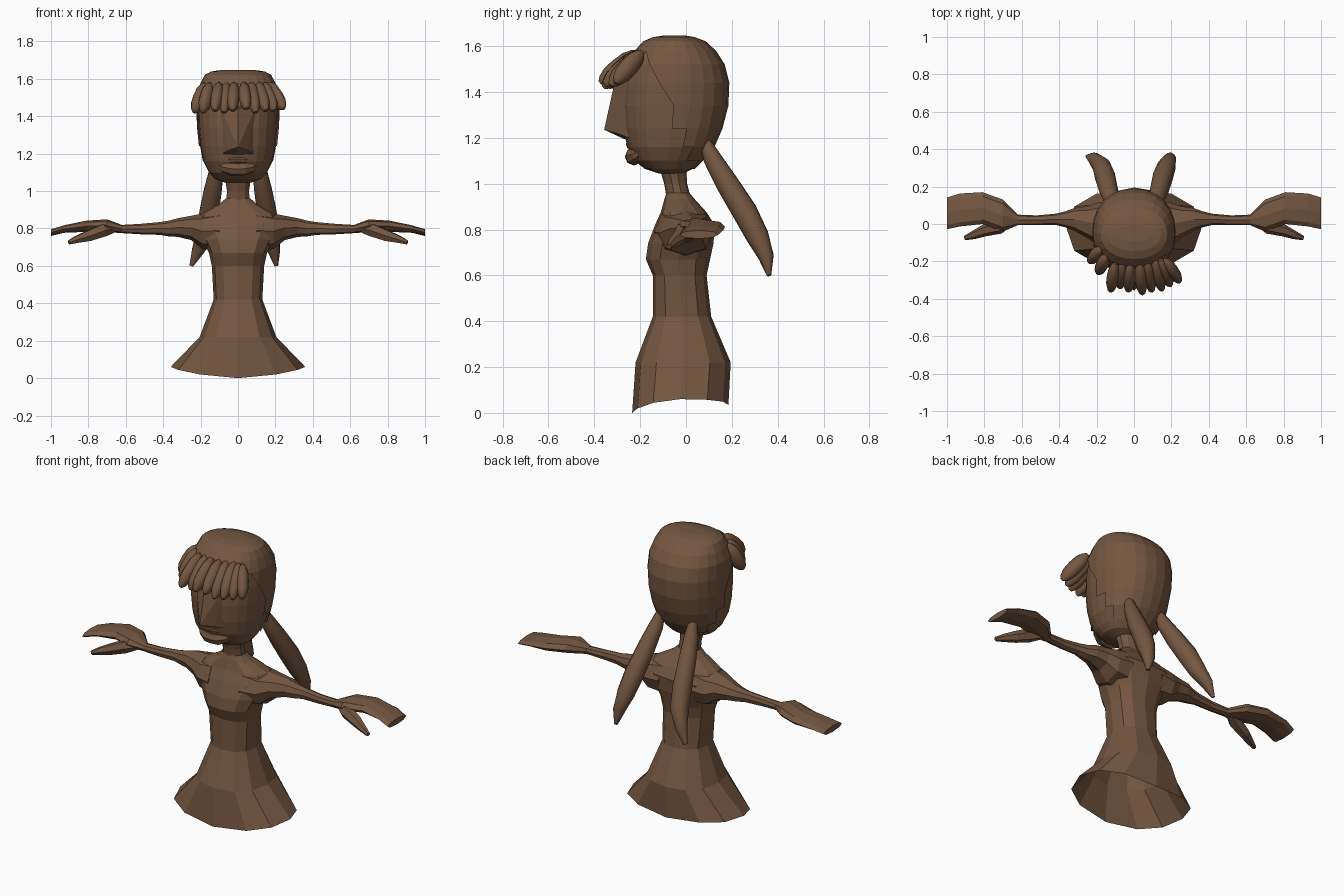
import bpy, bmesh, math
from mathutils import Vector

if "Cube" in bpy.data.objects:
    bpy.data.objects.remove(bpy.data.objects["Cube"])

brown = bpy.data.materials.new("brown clay")
brown.diffuse_color = (0.175, 0.095, 0.052, 1)
brown.use_nodes = True
brown.node_tree.nodes["Principled BSDF"].inputs["Base Color"].default_value = brown.diffuse_color


def finish(name, bm, smooth=None):
    bmesh.ops.recalc_face_normals(bm, faces=bm.faces)
    me = bpy.data.meshes.new(name)
    bm.to_mesh(me)
    bm.free()
    me.materials.append(brown)
    ob = bpy.data.objects.new(name, me)
    bpy.context.collection.objects.link(ob)
    if smooth:
        bpy.ops.object.select_all(action='DESELECT')
        ob.select_set(True)
        bpy.context.view_layer.objects.active = ob
        bpy.ops.object.shade_smooth_by_angle(angle=math.radians(smooth))
    return ob


def loft(rings, cap_start=True, cap_end=True):
    bm = bmesh.new()
    vs = [[bm.verts.new(p) for p in r] for r in rings]
    n = len(rings[0])
    for a, b in zip(vs, vs[1:]):
        for i in range(n):
            j = (i + 1) % n
            bm.faces.new((a[i], a[j], b[j], b[i]))
    if cap_start:
        bm.faces.new(vs[0])
    if cap_end:
        bm.faces.new(vs[-1])
    return bm


def spow(v, e):
    return math.copysign(abs(v) ** e, v)


def level(z, hw, yf, yb, n, e=2.0, grow=0.0):
    """Horizontal rounded ring: half width, front y, back y."""
    out = []
    for i in range(n):
        t = math.tau * i / n + math.pi / 2
        out.append(Vector(((hw + grow) * spow(math.cos(t), 2 / e),
                           (yf + yb) / 2 + ((yb - yf) / 2 + grow) * spow(math.sin(t), 2 / e), z)))
    return out


def tube(points, radii, n, flat=1.0):
    """Tapered tube through points."""
    pts = [Vector(p) for p in points]
    rings = []
    for k, p in enumerate(pts):
        d = pts[min(k + 1, len(pts) - 1)] - pts[max(k - 1, 0)]
        q = d.to_track_quat('Z', 'Y')
        rings.append([p + q @ Vector((radii[k] * flat * math.cos(math.tau * i / n),
                                      radii[k] * math.sin(math.tau * i / n), 0)) for i in range(n)])
    return loft(rings)


# Torso with flared open skirt
body = [(0.0, .36, -.235, .185), (.22, .205, -.22, .195), (.42, .13, -.145, .11),
        (.60, .14, -.145, .09), (.67, .155, -.175, .105), (.74, .19, -.165, .12),
        (.82, .235, -.135, .125), (.875, .20, -.11, .09), (.93, .10, -.095, .04), (.96, .066, -.085, .015)]
rings = [level(*b, 12, 2.4) for b in body]
for p in rings[0]:  # hem dips in front and at the middle of the back
    u = abs(p.x) / .36
    p.z = .06 * u ** 3 + .02 * min(1, 2 * u) * (1 - u) if p.y < 0 else .035 + .025 * u
finish("torso", loft(rings, cap_start=False))

# Neck
finish("neck", loft([level(.94, .066, -.085, .02, 10), level(1.0, .062, -.095, .005, 10),
                     level(1.08, .075, -.12, .0, 10)]))

# Head
skull = [(1.045, .07, -.12, -.01), (1.065, .125, -.18, .03), (1.10, .155, -.225, .065),
         (1.16, .185, -.255, .115), (1.24, .200, -.275, .15), (1.34, .210, -.283, .176),
         (1.44, .214, -.275, .18), (1.52, .210, -.25, .16), (1.58, .19, -.215, .122),
         (1.613, .168, -.178, .077), (1.631, .135, -.135, .03), (1.639, .085, -.085, -.015)]
finish("head", loft([level(*s, 24, 2.2) for s in skull]))

# Hair cap with a jagged hairline
bm = loft([level(s[0] + (.008 if s[0] > 1.6 else 0), *s[1:], 24, 2.2, .009) for s in skull[1:]],
          cap_start=False)
bmesh.ops.triangulate(bm, faces=bm.faces)
cut = []
for f in bm.faces:
    c = f.calc_center_median()
    if c.y < .03 - (c.z - 1.1) * .42 and c.z < 1.54:
        cut.append(f)
bmesh.ops.delete(bm, geom=cut, context='FACES')
finish("hair_cap", bm)

# Nose with broad bridge
bm = bmesh.new()
for p in [(0, -.312, 1.44), (0, -.322, 1.34), (0, -.357, 1.235), (0, -.27, 1.195),
          (.05, -.30, 1.22), (-.05, -.30, 1.22), (.10, -.25, 1.46), (-.10, -.25, 1.46),
          (.085, -.25, 1.2), (-.085, -.25, 1.2)]:
    bm.verts.new(p)
bmesh.ops.convex_hull(bm, input=bm.verts)
finish("nose", bm)

# Lips
for name, z, y, r in (("upper_lip", 1.172, -.240, .024), ("lower_lip", 1.118, -.229, .040)):
    pts = [(x, y + 4 * x * x, z - (z - 1.145) * (x / .11) ** 2) for x in
           (-.11, -.07, -.03, 0, .03, .07, .11)]
    finish(name, tube(pts, [r * k for k in (.3, .8, 1, .95, 1, .8, .3)], 8))

# Fringe: plump locks (top x, top y, bottom x, bottom y, bottom z)
locks = [(-.175, -.13, -.235, -.20, 1.42), (-.15, -.17, -.19, -.26, 1.42), (-.10, -.21, -.125, -.36, 1.43),
         (-.06, -.20, -.075, -.34, 1.42), (-.02, -.21, -.03, -.36, 1.43), (.03, -.21, .045, -.375, 1.44),
         (.07, -.20, .095, -.36, 1.42), (.11, -.19, .15, -.355, 1.43), (.14, -.19, .195, -.33, 1.43),
         (.165, -.19, .245, -.31, 1.44)]
prof = [(0, .25), (.08, .6), (.25, .92), (.5, 1), (.75, .92), (.92, .6), (1, .25)]
for k, (x0, y0, x1, y1, z1) in enumerate(locks):
    a, b = Vector((x0, y0, 1.575)), Vector((x1, y1, z1))
    finish(f"fringe_lock_{k + 1}", tube([a.lerp(b, t) for t, _ in prof],
                                        [.042 * r for _, r in prof], 10, .8), 50)

# Pigtails
for name, s, tip in (("pigtail_right", 1, .205), ("pigtail_left", -1, .25)):
    pts = [(s * x, y, z) for x, y, z in
           [(.105, .085, 1.18), (.115, .115, 1.11), (.135, .18, 1.0), (.155, .255, .88),
            (.175, .312, .77), (.5 * (.18 + tip), .35, .68), (tip, .362, .60)]]
    finish(name, tube(pts, [.025, .04, .05, .055, .05, .034, .01], 10), 50)

# Arms, hands and thumbs: (x, y, z, half depth, half height)
arm = [(.10, -.01, .79, .13, .11), (.19, .0, .785, .115, .095), (.25, .01, .803, .085, .065),
       (.32, .025, .805, .06, .05), (.37, .025, .80, .042, .042), (.42, .025, .80, .03, .034),
       (.52, .02, .797, .026, .028), (.62, .022, .797, .028, .022), (.70, .045, .815, .085, .034),
       (.81, .085, .812, .085, .03), (.93, .075, .797, .088, .02), (1.0, .057, .778, .085, .018)]
for side, s in (("right", 1), ("left", -1)):
    finish("arm_" + side, loft([[(s * x, y + ry * spow(math.cos(math.tau * i / 8), .85),
                                  z + rz * math.sin(math.tau * i / 8))
                                 for i in range(8)] for x, y, z, ry, rz in arm]))
    finish("thumb_" + side, tube([(s * .66, .015, .80), (s * .72, -.015, .79), (s * .80, -.035, .76),
                                  (s * .86, -.06, .742), (s * .905, -.075, .725)],
                                 [.022, .038, .032, .022, .012], 6))
